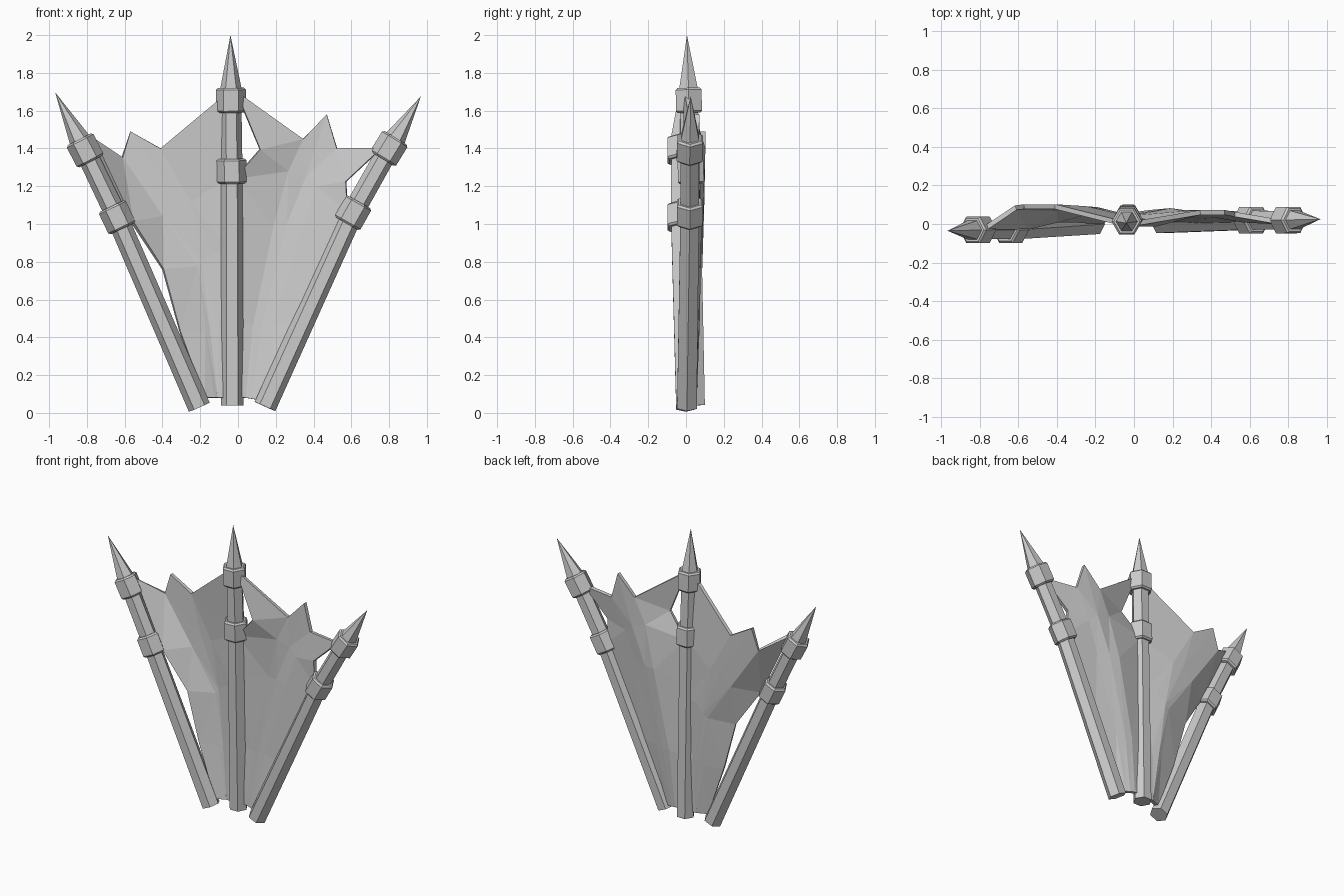
import bpy, bmesh, math
from mathutils import Vector

if "Cube" in bpy.data.objects:
    bpy.data.objects.remove(bpy.data.objects["Cube"])


def make_object(name, bm):
    bmesh.ops.recalc_face_normals(bm, faces=bm.faces)
    me = bpy.data.meshes.new(name)
    bm.to_mesh(me)
    bm.free()
    ob = bpy.data.objects.new(name, me)
    bpy.context.collection.objects.link(ob)
    return ob


def hex_loft(name, stations):
    """Six-sided loft through (point, axis, radius); radius 0 makes a tip."""
    bm = bmesh.new()
    loops = []
    for p, d, r in stations:
        d = d.normalized()
        u = Vector((0, 1, 0)).cross(d).normalized()
        v = d.cross(u)
        if r == 0:
            loops.append([bm.verts.new(p)])
            continue
        loops.append([bm.verts.new(p + r * (math.cos(i * math.pi / 3) * u
                                            + math.sin(i * math.pi / 3) * v)) for i in range(6)])
    for a, b in zip(loops, loops[1:]):
        for i in range(6):
            j = (i + 1) % 6
            bm.faces.new((a[i], a[j], b[0]) if len(b) == 1 else (a[i], a[j], b[j], b[i]))
    for loop in (loops[0], loops[-1]):
        if len(loop) == 6:
            bm.faces.new(loop)
    return make_object(name, bm)


def spear(side, foot, low, high, tip):
    """Rod with two collars and a pointed head."""
    foot, low, high, tip = map(Vector, (foot, low, high, tip))
    d1, d2, d3 = low - foot, high - low, tip - high
    neck = high + d3.normalized() * 0.06
    hex_loft(side + "_rod", [(foot, d1, .06), (low, d1 + d2, .057), (high, d2, .055)])
    hex_loft(side + "_spike", [(high, d3, .057), (neck, d3, .057), (tip, d3, 0)])
    for label, c, d in (("lower", low, d2), ("upper", high, d3)):
        n = d.normalized()
        hex_loft(f"{side}_{label}_collar", [(c + n * t, d, r) for t, r in
                 ((-.066, .068), (-.056, .079), (.056, .079), (.066, .068))])


def membrane(name, rows, skip=(), extra=None):
    """Folded sheet from rows of points, given thickness."""
    bm = bmesh.new()
    g = [[bm.verts.new(p) for p in row] for row in rows]
    for r in range(len(g) - 1):
        for c in range(len(g[0]) - 1):
            if (r, c) not in skip:
                bm.faces.new((g[r][c], g[r][c + 1], g[r + 1][c + 1], g[r + 1][c]))
    if extra:
        extra(bm, g)
    bmesh.ops.triangulate(bm, faces=bm.faces)
    ob = make_object(name, bm)
    mod = ob.modifiers.new("thickness", 'SOLIDIFY')
    mod.thickness = 0.025
    mod.offset = 0
    return ob


# Three spears
spear("left", (-.205, 0, .03), (-.64, -.03, 1.035), (-.81, -.03, 1.39), (-.968, -.035, 1.697))
spear("centre", (-.03, .048, .04), (-.033, .025, 1.28), (-.037, .015, 1.655), (-.04, .005, 2.0))
spear("right", (.143, .005, .034), (.608, .02, 1.06), (.80, .02, 1.40), (.968, .025, 1.675))

# Left sheet, outer spear to centre spear, top row first
membrane("left_sheet", [
    [(-.77, -.02, 1.45), (-.614, .085, 1.35), (-.57, .09, 1.49), (-.41, .09, 1.40), (-.05, .0, 1.70)],
    [(-.56, -.02, 1.01), (-.40, .08, 1.04), (-.33, .085, 1.13), (-.25, .08, 1.12), (-.035, .03, 1.25)],
    [(-.397, .02, .76), (-.217, .07, .775), (-.19, .075, .80), (-.13, .06, .85), (-.03, .035, .85)],
    [(-.307, .02, .43), (-.175, .05, .43), (-.15, .06, .45), (-.10, .05, .45), (-.03, .045, .45)],
    [(-.18, .01, .08), (-.13, .03, .08), (-.11, .04, .08), (-.08, .04, .08), (-.03, .045, .08)],
])


# Right sheet, with an opening beside the centre spear
def torn_corner(bm, g):
    p = bm.verts.new((.116, .0, 1.395))
    bm.faces.new((g[0][0], g[0][1], p))
    bm.faces.new((p, g[0][1], g[1][1]))
    bm.faces.new((p, g[1][1], g[1][0]))


membrane("right_sheet", [
    [(-.01, .0, 1.70), (.344, .06, 1.45), (.47, .06, 1.58), (.524, .05, 1.40), (.76, .01, 1.40)],
    [(-.02, .03, 1.24), (.265, .055, 1.28), (.36, .06, 1.25), (.42, .045, 1.20), (.572, .02, 1.225)],
    [(-.03, .035, .95), (.19, .07, 1.0), (.26, .06, 1.0), (.35, .04, 1.0), (.58, .02, 1.06)],
    [(-.03, .045, .45), (.08, .06, .47), (.13, .055, .47), (.19, .04, .47), (.335, .01, .47)],
    [(-.03, .045, .08), (.04, .045, .08), (.07, .04, .075), (.10, .03, .07), (.15, .01, .07)],
], skip={(0, 0)}, extra=torn_corner)
